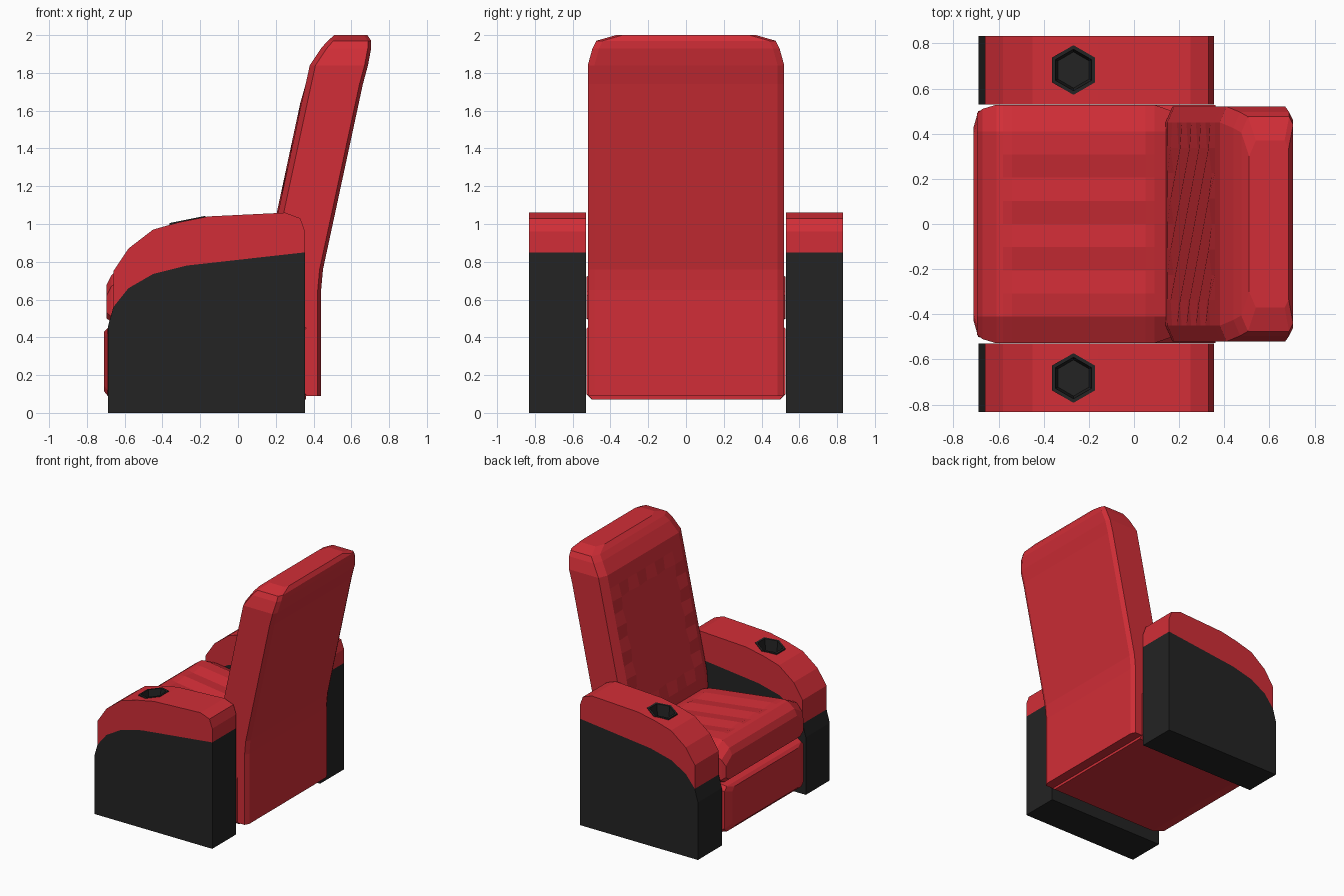
import bpy, bmesh, math

if "Cube" in bpy.data.objects:
    bpy.data.objects.remove(bpy.data.objects["Cube"])


def material(name, rgb):
    m = bpy.data.materials.new(name)
    m.diffuse_color = (*rgb, 1)
    m.use_nodes = True
    m.node_tree.nodes["Principled BSDF"].inputs["Base Color"].default_value = m.diffuse_color
    return m


RED = material("red leather", (0.64, 0.027, 0.038))
BLACK = material("black trim", (0.017, 0.017, 0.017))


def loft(name, rings, mat):
    """Closed solid through rings of equal point count."""
    bm = bmesh.new()
    vs = [[bm.verts.new(p) for p in r] for r in rings]
    n = len(vs[0])
    for a, b in zip(vs, vs[1:]):
        for i in range(n):
            j = (i + 1) % n
            bm.faces.new((a[i], a[j], b[j], b[i]))
    bm.faces.new(vs[0])
    bm.faces.new(vs[-1])
    bmesh.ops.recalc_face_normals(bm, faces=bm.faces)
    me = bpy.data.meshes.new(name)
    bm.to_mesh(me)
    bm.free()
    me.materials.append(mat)
    ob = bpy.data.objects.new(name, me)
    bpy.context.collection.objects.link(ob)
    return ob


def mirror_y(ob):
    m = ob.modifiers.new("mirror", 'MIRROR')
    m.use_axis = (False, True, False)


def side_panel(name, profile, mat):
    return loft(name, [[(x, y, z) for x, z in profile] for y in (0.53, 0.832)], mat)


# Armrests: black body with a red padded cap along the same curve
curve = [(0.355, 0.85), (-0.27, 0.78), (-0.45, 0.735), (-0.58, 0.66), (-0.66, 0.56)]
body = side_panel("arm_body", [(-0.688, 0), (0.355, 0)] + curve + [(-0.688, 0.46)], BLACK)
cap = side_panel("arm_cap", curve + [(-0.66, 0.75), (-0.58, 0.87), (-0.45, 0.97), (-0.31, 1.01),
                                     (-0.16, 1.04), (0.25, 1.06), (0.33, 1.03), (0.355, 0.96)], RED)


# Hexagonal cup holders sunk into the caps
def hexagon(r, z, tilt=0.2):
    pts = []
    for k in range(6):
        a = math.radians(30 + 60 * k)
        dx = r * math.cos(a)
        pts.append((-0.268 + dx, 0.682 + r * math.sin(a), z + tilt * dx))
    return pts


cutter = loft("cup_cutter", [hexagon(0.1, 0.87), hexagon(0.1, 1.2)], RED)
cutter.hide_render = True
cutter.hide_viewport = True
cut = cap.modifiers.new("cup hole", 'BOOLEAN')
cut.operation = 'DIFFERENCE'
cut.solver = 'EXACT'
cut.object = cutter
cup = loft("cup_holder", [hexagon(0.096, 0.875), hexagon(0.096, 1.0), hexagon(0.11, 1.0),
                          hexagon(0.11, 1.024), hexagon(0.092, 1.024), hexagon(0.08, 0.9)], BLACK)
for ob in (body, cap, cup):
    mirror_y(ob)


# Backrest: horizontal rings (z, front x, back x, half width), tufted front
def back_ring(z, xf, xb, w, row=None):
    cols, half = 8, w - 0.07
    ring = []
    for i in range(cols + 1):
        bump = 0.0
        if row is not None and 0 < i < cols:
            bump = 0.007 if (i + row) % 2 else -0.007
        ring.append((xf + bump, -half + 2 * half * i / cols, z))
    return ring + [(xf + 0.03, w, z), (xb - 0.018, w, z), (xb, w - 0.035, z),
                   (xb, -w + 0.035, z), (xb - 0.018, -w, z), (xf + 0.03, -w, z)]


rings = [back_ring(0.09, 0.2, 0.44, 0.52), back_ring(0.65, 0.14, 0.44, 0.52)]
ROWS = 10
for r in range(ROWS + 1):
    t = r / ROWS
    z = 0.76 + 0.98 * t
    rings.append(back_ring(z, 0.148 + 0.21 * t, 0.45 + 0.211 * t, 0.52,
                           r if 0 < r < ROWS else None))
rings += [back_ring(1.84, 0.38, 0.688, 0.52), back_ring(1.93, 0.44, 0.705, 0.495),
          back_ring(1.97, 0.475, 0.705, 0.475), back_ring(2.0, 0.51, 0.685, 0.37)]
loft("backrest", rings, RED)


# Seat cushion: rings along x (x, bottom z, top z, half width), ribbed top
def seat_ring(x, zb, zt, w, rib=0.0):
    top = [(x, -0.41 + 0.82 * i / 8, zt + (rib if i % 2 else -rib) * (0 < i < 8))
           for i in range(9)]
    return top + [(x, w, zt - 0.06), (x, w, zb + 0.03), (x, w - 0.04, zb),
                  (x, -w + 0.04, zb), (x, -w, zb + 0.03), (x, -w, zt - 0.06)]


loft("seat_cushion", [seat_ring(-0.695, 0.50, 0.68, 0.49), seat_ring(-0.67, 0.48, 0.73, 0.51),
                      seat_ring(-0.61, 0.47, 0.775, 0.528), seat_ring(-0.58, 0.47, 0.78, 0.528),
                      seat_ring(-0.54, 0.47, 0.777, 0.528, 0.007),
                      seat_ring(0.05, 0.47, 0.7, 0.528, 0.007),
                      seat_ring(0.09, 0.47, 0.69, 0.528), seat_ring(0.17, 0.47, 0.66, 0.5)], RED)


# Base with bevelled footrest front
def base_ring(x, z0, z1, w, c=0.03):
    return [(x, -w + c, z0), (x, w - c, z0), (x, w, z0 + c), (x, w, z1 - c),
            (x, w - c, z1), (x, -w + c, z1), (x, -w, z1 - c), (x, -w, z0 + c)]


loft("footrest_base", [base_ring(-0.71, 0.115, 0.43, 0.43), base_ring(-0.69, 0.09, 0.45, 0.5),
                       base_ring(-0.6, 0.07, 0.475, 0.528), base_ring(0.36, 0.07, 0.475, 0.526)], RED)
